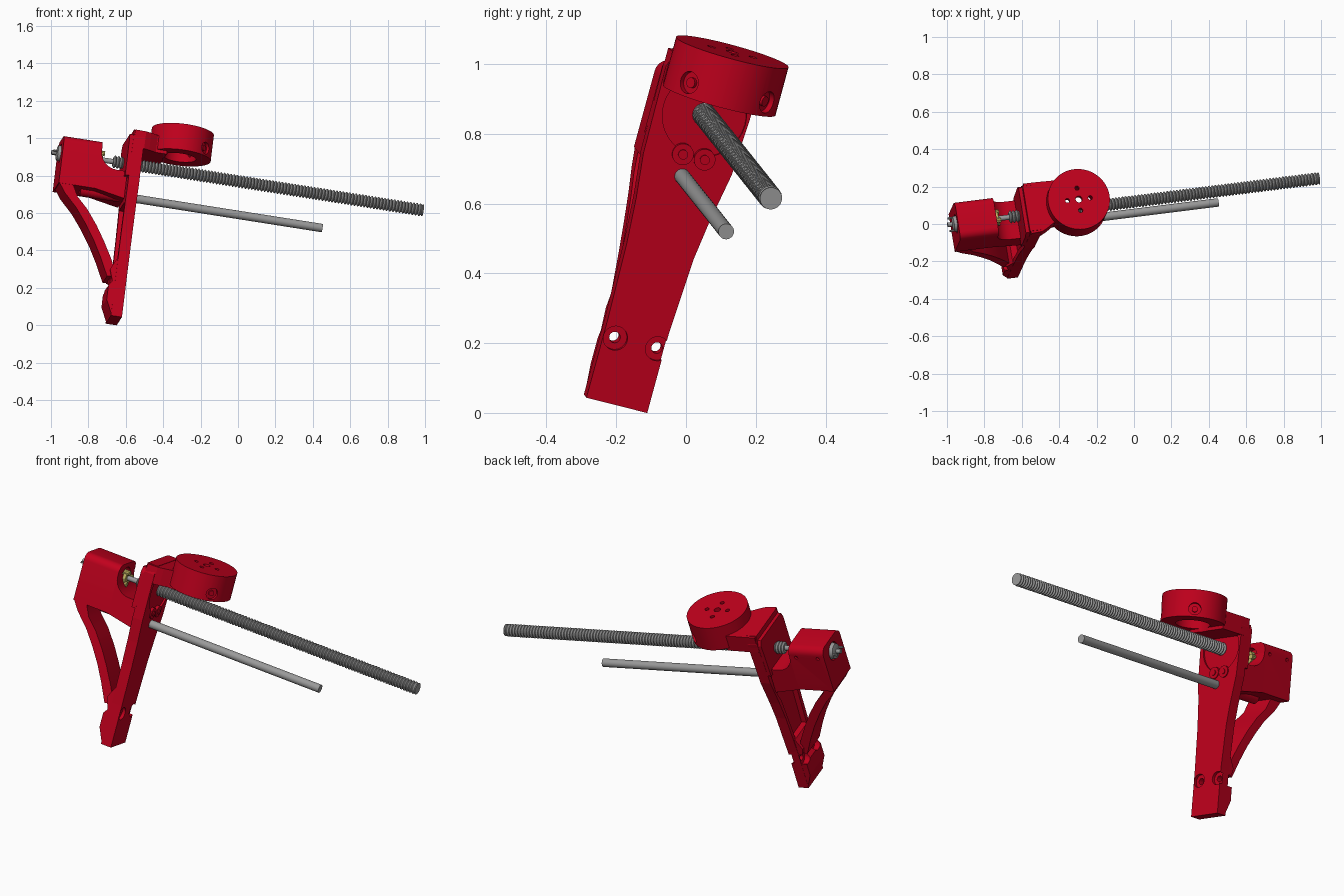
import bpy, bmesh, math
from mathutils import Matrix, Vector

cube = bpy.data.objects.get("Cube")
if cube:
    bpy.data.objects.remove(cube, do_unlink=True)

# Tilted frame: local x runs along the rods, y across the leg, z up the leg
U = Vector((0.9805, 0.1226, -0.154)).normalized()
V = Vector((0.118, 0.261, 0.958))
V = (V - U * V.dot(U)).normalized()
W = V.cross(U)
FRAME = Matrix((U, W, V)).transposed().to_4x4()
FRAME.translation = (-0.56, 0.05, 0.858)


def material(name, rgb):
    m = bpy.data.materials.new(name)
    m.use_nodes = True
    m.diffuse_color = (*rgb, 1)
    m.node_tree.nodes["Principled BSDF"].inputs["Base Color"].default_value = (*rgb, 1)
    return m


RED = material("red plastic", (0.53, 0.0, 0.012))
STEEL = material("steel", (0.32, 0.32, 0.32))
BRASS = material("brass", (0.53, 0.45, 0.12))


def finish(name, bm, mat):
    bmesh.ops.recalc_face_normals(bm, faces=bm.faces)
    me = bpy.data.meshes.new(name)
    bm.to_mesh(me)
    bm.free()
    me.materials.append(mat)
    ob = bpy.data.objects.new(name, me)
    bpy.context.collection.objects.link(ob)
    ob.matrix_world = FRAME
    return ob


def place(axis, t, p, q):
    """Point with t on the given axis and p, q on the other two in order."""
    c = [p, q]
    c.insert(axis, t)
    return c


def prism(name, pts, axis, lo, hi, mat=RED):
    bm = bmesh.new()
    ends = [[bm.verts.new(place(axis, t, p, q)) for p, q in pts] for t in (lo, hi)]
    n = len(pts)
    for e in ends:
        bm.faces.new(e)
    for i in range(n):
        j = (i + 1) % n
        bm.faces.new((ends[0][i], ends[0][j], ends[1][j], ends[1][i]))
    return finish(name, bm, mat)


def lathe(name, profile, axis=0, centre=(0, 0), mat=RED, sides=32):
    """Closed turned solid from (position, radius) pairs."""
    bm = bmesh.new()
    rings = []
    for t, r in profile:
        rings.append([bm.verts.new(place(axis, t, centre[0] + r * math.cos(k * math.tau / sides),
                                         centre[1] + r * math.sin(k * math.tau / sides)))
                      for k in range(sides)])
    for A, B in zip(rings, rings[1:]):
        for i in range(sides):
            j = (i + 1) % sides
            bm.faces.new((A[i], A[j], B[j], B[i]))
    bm.faces.new(rings[0])
    bm.faces.new(rings[-1])
    return finish(name, bm, mat)


def rod(name, lo, hi, r, **kw):
    return lathe(name, [(lo, r), (hi, r)], **kw)


def cut(ob, cutters):
    for c in cutters:
        m = ob.modifiers.new("cut", 'BOOLEAN')
        m.operation = 'DIFFERENCE'
        m.object = c
        m.solver = 'EXACT'
        bpy.context.view_layer.objects.active = ob
        bpy.ops.object.modifier_apply(modifier=m.name)
        bpy.data.objects.remove(c, do_unlink=True)


def smooth(ob, angle=30):
    bpy.ops.object.select_all(action='DESELECT')
    ob.select_set(True)
    bpy.context.view_layer.objects.active = ob
    bpy.ops.object.shade_smooth_by_angle(angle=math.radians(angle))


# Leg plate, widening upwards, with a hollow back and a round nut recess
left = [(-0.115, -0.875), (-0.115, -0.64), (-0.12, -0.41), (-0.128, -0.28), (-0.142, -0.15), (-0.145, 0.11), (-0.13, 0.158)]
right = [(0.12, 0.158), (0.135, 0.11), (0.122, -0.15), (0.095, -0.3), (0.08, -0.41), (0.067, -0.64), (0.067, -0.875)]
leg = prism("leg_plate", left + right, 0, -0.035, 0.025)
hollow = [(-0.09, -0.6), (-0.1, -0.3), (-0.11, -0.24), (0.09, -0.24), (0.07, -0.3), (0.045, -0.6)]
cut(leg, [prism("hollow", hollow, 0, -0.1, -0.005),
          rod("recess", 0.015, 0.1, 0.122)])

# Thicker head of the leg behind the arm
prism("leg_head", [(-0.143, -0.1), (-0.143, 0.1), (-0.13, 0.13), (0.12, 0.13), (0.133, 0.1), (0.124, -0.1)], 0, -0.055, -0.03)

# Foot wedge with two countersunk screw seats, also cut through the plate
foot = prism("foot", [(0.024, -0.874), (-0.03, -0.874), (-0.068, -0.79), (-0.068, -0.71),
                      (-0.05, -0.685), (-0.07, -0.62), (-0.04, -0.56), (0.024, -0.56)], 1, -0.114, 0.066)
for part in (leg, foot):
    for b in (-0.079, 0.047):
        cut(part, [rod("seat", 0.008, 0.1, 0.035, centre=(b, -0.688)),
                   rod("hole", -0.2, 0.1, 0.016, centre=(b, -0.688)),
                   rod("rear_seat", -0.2, -0.035, 0.035, centre=(b, -0.688))])

# Curved strut from the motor housing down to the foot
outer = [(-0.395, -0.19), (-0.36, -0.24), (-0.29, -0.311), (-0.23, -0.39), (-0.175, -0.474), (-0.128, -0.56), (-0.08, -0.66)]
inner = [(-0.03, -0.65), (-0.07, -0.56), (-0.12, -0.47), (-0.17, -0.39), (-0.23, -0.31), (-0.29, -0.25), (-0.32, -0.19)]
strut = prism("curved_strut", outer + inner, 1, -0.103, 0.05)
smooth(strut, 25)

# Motor housing with rounded upper edges, bored for the motor
half, top, rad = 0.105, 0.078, 0.04
arch = [(half, -0.19)]
for s, start in ((1, 0), (-1, 90)):
    for k in range(7):
        t = math.radians(start + 15 * k)
        arch.append((s * (half - rad) + rad * math.cos(t) if s > 0 else -half + rad + rad * math.cos(t),
                     top - rad + rad * math.sin(t)))
arch.append((-half, -0.19))
housing = prism("motor_housing", arch, 0, -0.4, -0.19)
bores = [rod("bore", -0.23, -0.1, 0.055), rod("rear_bore", -0.5, -0.385, 0.05)]
bores += [rod("side_hole", 0.09, 0.2, 0.01, axis=1, centre=(a, 0.02), sides=12) for a in (-0.36, -0.23)]
cut(housing, bores)
smooth(housing)

# Bridge that joins housing and leg, scooped under the coupling
scoop = [(-0.19 + 0.09 * (1 - math.cos(k * math.pi / 12)), 0.02 - 0.09 * math.sin(k * math.pi / 12)) for k in range(7)]
bridge = prism("bridge", [(-0.2, -0.19), (-0.2, 0.02)] + scoop + [(-0.04, -0.07), (-0.04, -0.22)], 1, -half, half)
smooth(bridge, 25)
rod("guide_sleeve", -0.27, -0.04, 0.032, centre=(-0.015, -0.188))

# Arm that carries the round mount
arm = prism("mount_arm", [(-0.03, -0.144), (0.03, -0.14), (0.06, -0.125), (0.1, -0.1), (0.16, -0.1),
                          (0.16, 0.13), (0.03, 0.134), (-0.03, 0.134)], 2, 0.06, 0.156)

# Round mount: cup open below, holes in the top, screw seats around the side
DISC = (0.243, -0.005)
mount = rod("round_mount", 0.078, 0.222, 0.167, axis=2, centre=DISC, sides=64)
cup = dict(axis=2, centre=DISC)
cut(arm, [rod("cup", 0.0, 0.19, 0.088, **cup)])
cut(mount, [rod("cup", 0.0, 0.19, 0.088, **cup), rod("centre_hole", 0.1, 0.3, 0.018, **cup)])
for k in range(4):
    t = math.radians(90 * k)
    at = (DISC[0] + 0.062 * math.cos(t), DISC[1] + 0.062 * math.sin(t))
    cut(mount, [rod("top_hole", 0.1, 0.3, 0.012, axis=2, centre=at, sides=16)])
for ang in (-45, 45):
    turn = Matrix.Translation((*DISC, 0.12)) @ Matrix.Rotation(math.radians(ang), 4, 'Z')
    seats = [rod("side_seat", 0.148, 0.3, 0.032), rod("side_hole", 0.05, 0.3, 0.013)]
    for s in seats:
        s.matrix_world = FRAME @ turn
    cut(mount, seats)
    head = rod("mount_bolt_head", 0.14, 0.158, 0.015)
    head.matrix_world = FRAME @ turn
smooth(mount)

# Two screw ears on the leg face
for b in (-0.031, 0.034):
    rod("screw_ear", 0.0, 0.031, 0.031, centre=(b, -0.125))
    rod("ear_screw", 0.03, 0.036, 0.014, centre=(b, -0.125))

# Threaded rod and smooth guide rod
pitch, start, end = 0.0175, -0.11, 1.58
turns = int((end - start) / pitch)
thread = []
for k in range(turns):
    a = start + k * pitch
    thread += [(a, 0.025), (a + 0.4 * pitch, 0.034), (a + 0.6 * pitch, 0.034)]
thread += [(end - 0.008, 0.026), (end - 0.004, 0.032), (end, 0.032)]
lathe("threaded_rod", thread, mat=STEEL, sides=20)
smooth(rod("guide_rod", -0.04, 1.05, 0.0225, centre=(-0.015, -0.188), mat=STEEL))

# Motor shaft, brass coupling and rear motor cap
smooth(rod("motor_shaft", -0.24, -0.1, 0.014, mat=STEEL))
rod("brass_coupling", -0.205, -0.172, 0.038, mat=BRASS, sides=12)
for k in range(3):
    t = k * math.tau / 3
    rod("coupling_stud", -0.21, -0.162, 0.014, centre=(0.036 * math.cos(t), 0.036 * math.sin(t)), mat=BRASS, sides=10)
smooth(lathe("motor_cap", [(-0.42, 0.018), (-0.415, 0.04), (-0.385, 0.046), (-0.3, 0.046)], mat=STEEL))
rod("rear_hub", -0.446, -0.41, 0.012, mat=STEEL, sides=16)
for b in (-0.035, 0.035):
    rod("motor_terminal", -0.44, -0.41, 0.006, centre=(b, 0.0), mat=STEEL, sides=8)
